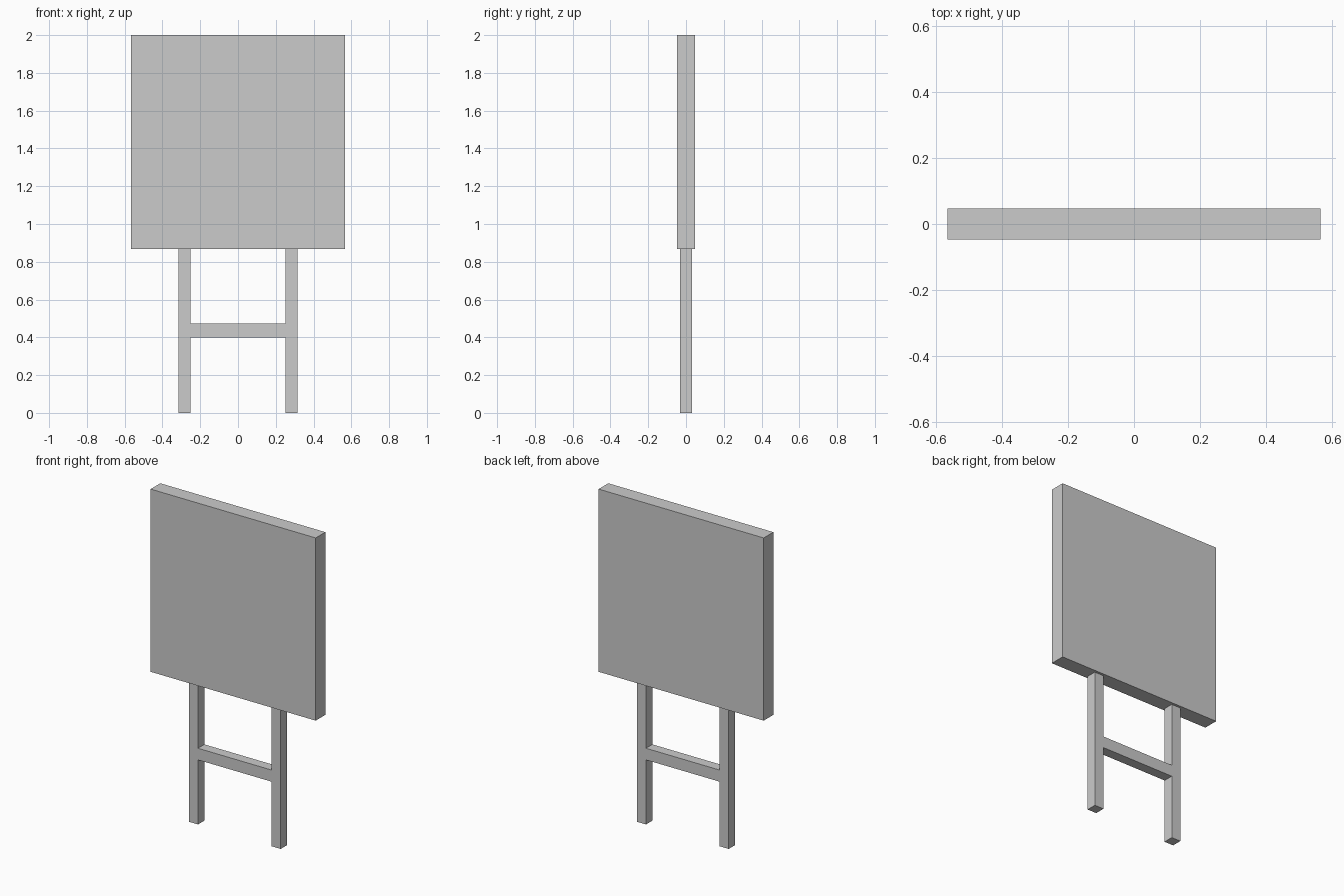
import bpy, bmesh

if "Cube" in bpy.data.objects:
    bpy.data.objects.remove(bpy.data.objects["Cube"])


def extruded(name, profile, depth):
    """Extrude an (x, z) outline along y, centred on y = 0."""
    bm = bmesh.new()
    face = bm.faces.new([bm.verts.new((x, -depth / 2, z)) for x, z in profile])
    result = bmesh.ops.extrude_face_region(bm, geom=[face])
    verts = [v for v in result["geom"] if isinstance(v, bmesh.types.BMVert)]
    bmesh.ops.translate(bm, verts=verts, vec=(0, depth, 0))
    bmesh.ops.recalc_face_normals(bm, faces=bm.faces)
    mesh = bpy.data.meshes.new(name)
    bm.to_mesh(mesh)
    bm.free()
    obj = bpy.data.objects.new(name, mesh)
    bpy.context.collection.objects.link(obj)
    return obj


BOTTOM, TOP = 0.868, 2.0             # panel heights
HALF = 0.566                         # panel half width
INNER, OUTER = 0.252, 0.315          # leg sides
RAIL_LOW, RAIL_HIGH = 0.40, 0.472    # crossbar heights

# Square board
extruded("board_panel",
         [(-HALF, BOTTOM), (HALF, BOTTOM), (HALF, TOP), (-HALF, TOP)], 0.0943)

# H-shaped stand: two legs with a flush crossbar
right = [(INNER, RAIL_LOW), (INNER, 0), (OUTER, 0),
         (OUTER, BOTTOM), (INNER, BOTTOM), (INNER, RAIL_HIGH)]
left = [(-x, z) for x, z in reversed(right)]
extruded("leg_frame", right + left, 0.063)
